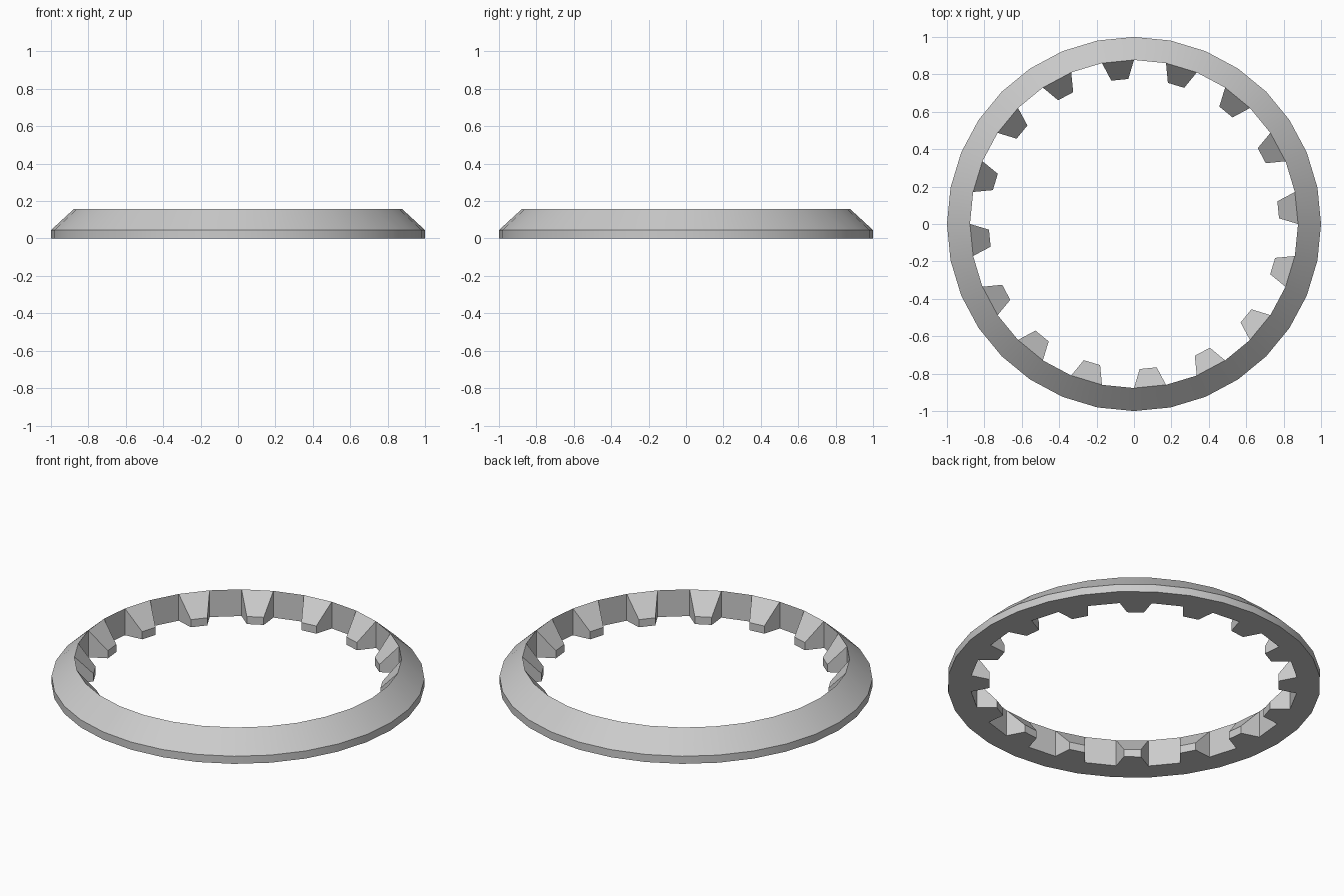
import bpy
import bmesh
from math import cos, sin, pi

SEGMENTS = 32
STEP = 2 * pi / SEGMENTS
OUTER, INNER, TIP = 1.0, 0.877, 0.776
LIP, HEIGHT = 0.045, 0.158
TIP_INSET = 0.2          # share of a segment trimmed off each side of a tooth tip

cube = bpy.data.objects.get("Cube")
if cube:
    bpy.data.objects.remove(cube, do_unlink=True)

# Material
grey = bpy.data.materials.new("light_grey")
grey.use_nodes = True
colour = (0.6, 0.6, 0.6, 1)
grey.diffuse_color = colour
grey.node_tree.nodes["Principled BSDF"].inputs["Base Color"].default_value = colour

bm = bmesh.new()


def point(radius, turn, z):
    return bm.verts.new((radius * cos(turn * STEP), radius * sin(turn * STEP), z))


# Ring sections: outer foot, outer lip, sharp inner rim, inner foot
profile = [(OUTER, 0), (OUTER, LIP), (INNER, HEIGHT), (INNER, 0)]
sections = [[point(r, i, z) for r, z in profile] for i in range(SEGMENTS)]

for i in range(SEGMENTS):
    foot_a, lip_a, rim_a, base_a = sections[i]
    foot_b, lip_b, rim_b, base_b = sections[(i + 1) % SEGMENTS]
    # Outer band, sloping face and underside
    bm.faces.new((foot_a, foot_b, lip_b, lip_a))
    bm.faces.new((lip_a, lip_b, rim_b, rim_a))
    bm.faces.new((base_a, base_b, foot_b, foot_a))
    if i % 2:
        # Plain inner wall between teeth
        bm.faces.new((rim_a, rim_b, base_b, base_a))
    else:
        # Tapered tooth with a sloping top and a short upright tip
        low_a, high_a = [point(TIP, i + TIP_INSET, z) for z in (0, LIP)]
        low_b, high_b = [point(TIP, i + 1 - TIP_INSET, z) for z in (0, LIP)]
        bm.faces.new((rim_a, rim_b, high_b, high_a))
        bm.faces.new((high_a, high_b, low_b, low_a))
        bm.faces.new((low_a, low_b, base_b, base_a))
        bm.faces.new((rim_a, high_a, low_a, base_a))
        bm.faces.new((rim_b, base_b, low_b, high_b))

bmesh.ops.recalc_face_normals(bm, faces=bm.faces)
mesh = bpy.data.meshes.new("toothed_ring")
bm.to_mesh(mesh)
bm.free()
mesh.materials.append(grey)

ring = bpy.data.objects.new("toothed_ring", mesh)
bpy.context.collection.objects.link(ring)

# Smooth the round faces, keep the edges crisp
bpy.ops.object.select_all(action="DESELECT")
ring.select_set(True)
bpy.context.view_layer.objects.active = ring
bpy.ops.object.shade_smooth_by_angle(angle=pi / 6)
